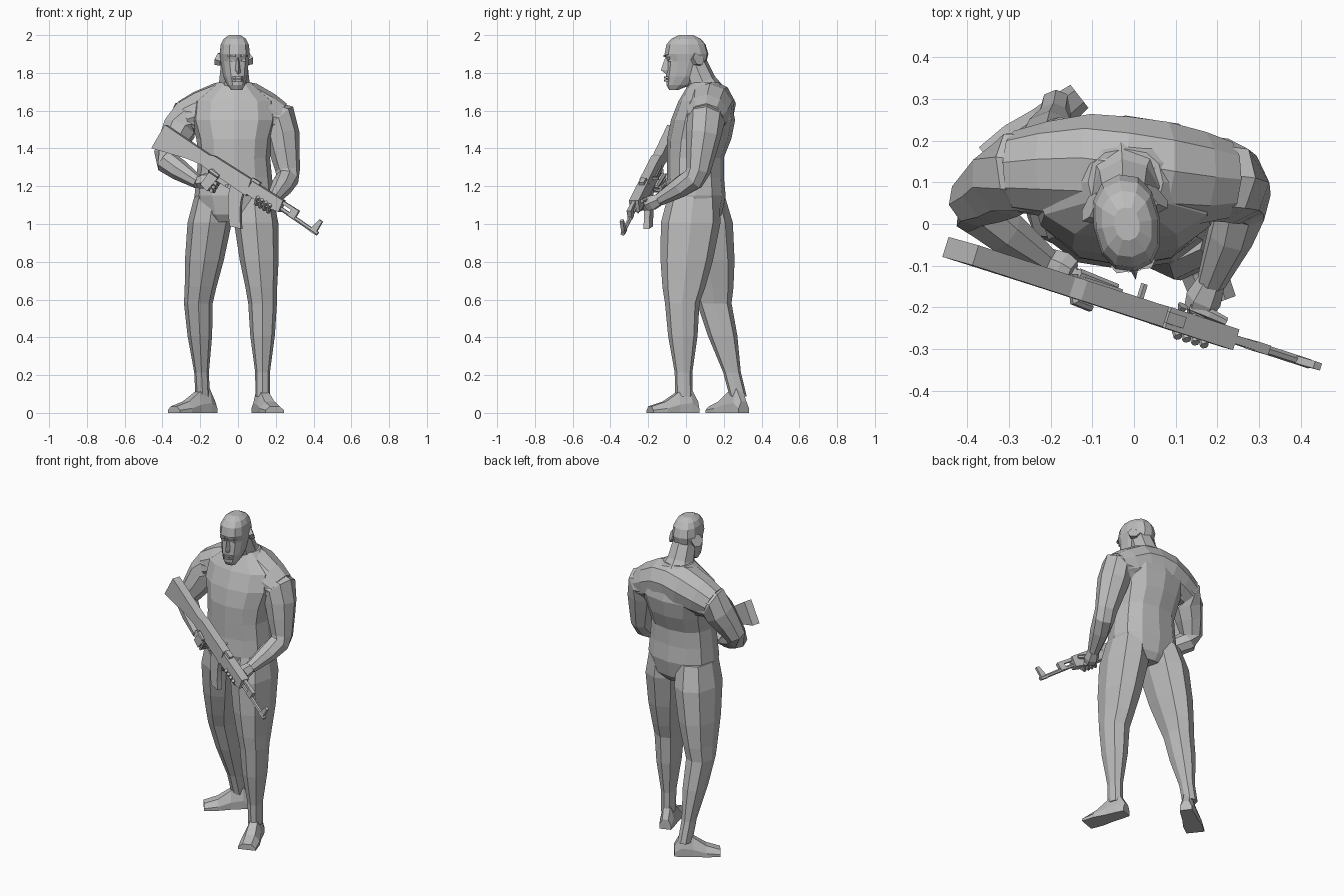
import bpy, bmesh, math
from mathutils import Vector, Matrix

cube = bpy.data.objects.get("Cube")
if cube:
    bpy.data.objects.remove(cube, do_unlink=True)

shade = (0.5, 0.5, 0.5, 1)
grey = bpy.data.materials.new("plain grey")
grey.use_nodes = True
grey.diffuse_color = shade
grey.node_tree.nodes["Principled BSDF"].inputs["Base Color"].default_value = shade


def skin(name, rings, matrix=Matrix()):
    """Join equal rings of points with quads, cap both ends, keep faces flat."""
    bm = bmesh.new()
    loops = [[bm.verts.new(matrix @ Vector(point)) for point in ring] for ring in rings]
    count = len(loops[0])
    for low, high in zip(loops, loops[1:]):
        for i in range(count):
            j = (i + 1) % count
            bm.faces.new((low[i], low[j], high[j], high[i]))
    bm.faces.new(loops[0])
    bm.faces.new(loops[-1])
    bmesh.ops.recalc_face_normals(bm, faces=bm.faces)
    mesh = bpy.data.meshes.new(name)
    bm.to_mesh(mesh)
    bm.free()
    mesh.materials.append(grey)
    bpy.context.collection.objects.link(bpy.data.objects.new(name, mesh))


def level_ring(centre, width, depth, sides):
    """Horizontal, slightly squared oval."""
    def soft(value):
        return math.copysign(abs(value) ** 0.85, value)
    ring = []
    for i in range(sides):
        angle = math.tau * i / sides
        ring.append(Vector(centre) + Vector((width * soft(math.sin(angle)), depth * soft(math.cos(angle)), 0)))
    return ring


def limb(name, path, sides=8, matrix=Matrix()):
    """Tube along points, each paired with its own radius."""
    centres = [Vector(point) for point, radius in path]
    rings = []
    for i, (point, radius) in enumerate(path):
        along = centres[min(i + 1, len(path) - 1)] - centres[max(i - 1, 0)]
        across = along.cross(Vector((0.3, 1, 0.2))).normalized()
        other = along.cross(across).normalized()
        angles = [math.tau * (k + 0.5) / sides for k in range(sides)]
        rings.append([centres[i] + radius * 1.04 * (across * math.cos(a) + other * math.sin(a)) for a in angles])
    skin(name, rings, matrix)


# Torso: even levels from the crotch to the neck, the chest leaning back
widths = (0.14, 0.18, 0.21, 0.2, 0.19, 0.2, 0.23, 0.22, 0.09)
depths = (0.11, 0.14, 0.16, 0.15, 0.15, 0.17, 0.17, 0.14, 0.08)
torso = []
for step, (width, depth) in enumerate(zip(widths, depths)):
    z = max(0.95 + step / 10, 1.01)
    lean = min(max(z - 1.1, 0.25) / 5, 0.1)
    torso.append(level_ring((-0.02, lean, z), width, depth, 12))
skin("torso", torso)
limb("neck", [((-0.02, 0.11, 1.66), 0.12), ((-0.02, 0.08, 1.75), 0.078), ((-0.02, 0.04, 1.85), 0.068)])
# Upper back and shoulder muscles sloping down from the neck
right_shoulder, left_shoulder = Vector((-0.28, 0.125, 1.56)), Vector((0.22, 0.105, 1.55))
limb("shoulders", [
    (right_shoulder, 0.095), ((-0.2, 0.13, 1.59), 0.112), ((-0.1, 0.135, 1.62), 0.125), ((-0.02, 0.13, 1.63), 0.125),
    ((0.06, 0.12, 1.62), 0.125), ((0.15, 0.11, 1.58), 0.112), (left_shoulder, 0.092)], 10)


def leg(side, hip, knee, ankle, yaw):
    """Thigh and calf along two bones, then the foot."""
    hip, knee, ankle = Vector(hip), Vector(knee), Vector(ankle)
    rings = []
    for start, end, share, radius in [
            (hip, knee, 0, 0.1), (hip, knee, 0.25, 0.117), (hip, knee, 0.6, 0.103),
            (hip, knee, 0.85, 0.084), (knee, ankle, 0, 0.076), (knee, ankle, 0.4, 0.065),
            (knee, ankle, 0.85, 0.039), (knee, ankle, 1.15, 0.038)]:
        stretch = 1.35 if start is hip else 1.2
        rings.append(level_ring(start.lerp(end, share), radius, radius * stretch, 8))
    skin(side + "_leg", rings)
    # Foot sections run from heel to toe
    forward = Vector((math.sin(yaw), -math.cos(yaw), 0))
    sideways = forward.cross(Vector((0, 0, 1)))
    profile = [(-1, 0), (-1, 0.4), (-0.5, 1), (0.5, 1), (1, 0.4), (1, 0)]
    sections = []
    for reach, half, height in [(-0.075, 0.035, 0.06), (-0.035, 0.04, 0.13), (0.035, 0.044, 0.11),
                                (0.11, 0.055, 0.06), (0.19, 0.052, 0.035)]:
        middle = Vector((ankle.x, ankle.y, 0)) + forward * reach
        sections.append([middle + sideways * half * a + Vector((0, 0, height * b)) for a, b in profile])
    skin(side + "_foot", sections)


leg("right", (-0.13, 0.07, 1.15), (-0.21, 0.15, 0.58), (-0.19, 0.26, 0.15), math.radians(-52))
leg("left", (0.085, 0.04, 1.15), (0.13, -0.02, 0.58), (0.13, -0.012, 0.15), math.radians(20))

# Rifle space: u runs to the muzzle, w downwards, s towards the body
along = Vector((0.68, -0.22, -0.43)).normalized()
body_side = along.cross(Vector((-0.5, 0.14, -0.85))).normalized()
down = body_side.cross(along)
butt = Vector((-0.38, -0.075, 1.525))


def gun(u, w, s=0.0):
    return butt + along * u + down * w + body_side * s


def plate(name, outline, half, shift=0.0):
    """Side outline of a rifle part given thickness."""
    skin(name, [[gun(u, w, shift + s) for u, w in outline] for s in (-half, half)])


def bar(name, back, front, top, bottom, half, shift=0.0):
    plate(name, [(back, top), (front, top), (front, bottom), (back, bottom)], half, shift)


plate("rifle_stock", [(0, 0), (0.3, 0.01), (0.3, 0.075), (0.2, 0.09), (0, 0.145)], 0.025)
plate("rifle_receiver", [(0.29, 0.01), (0.32, 0), (0.56, 0), (0.58, 0.09), (0.29, 0.08)], 0.025)
plate("rifle_handguard", [(0.57, 0.005), (0.77, 0.005), (0.78, 0.07), (0.7, 0.085), (0.57, 0.08)], 0.026)
plate("rifle_grip", [(0.34, 0.07), (0.4, 0.07), (0.38, 0.18), (0.33, 0.17)], 0.017)
bar("trigger_guard", 0.39, 0.48, 0.08, 0.11, 0.005)
bar("gas_tube", 0.77, 0.86, 0.008, 0.026, 0.01)
bar("gas_block", 0.83, 0.87, 0.008, 0.06, 0.012)
bar("rear_sight", 0.56, 0.61, -0.01, 0.01, 0.014)
bar("bolt_handle", 0.49, 0.5, 0.025, 0.04, 0.02, 0.04)
bar("selector_lever", 0.34, 0.45, 0.045, 0.055, 0.004, 0.028)
plate("front_sight", [(0.99, -0.01), (1.01, -0.01), (1.01, 0.07), (0.97, 0.07)], 0.009)
limb("rifle_barrel", [(gun(0.74, 0.05), 0.011), (gun(1.02, 0.06), 0.011)], 6)

# Magazine: a band that sweeps forward as it drops
bend = [(step / 4, 0.08 + step / 4 * 0.185) for step in range(5)]
rear_edge = [(0.475 + 0.11 * t ** 1.5, w + 0.01 * t) for t, w in bend]
front_edge = [(0.555 + 0.09 * t ** 1.5, w - 0.01 * t) for t, w in bend]
plate("rifle_magazine", rear_edge + front_edge[::-1], 0.016)


def arm(side, shoulder, elbow, wrist, grip):
    """Upper arm and forearm, then a palm reaching the rifle."""
    elbow, wrist = Vector(elbow), Vector(wrist)
    chest = Vector((-0.02, 0.12, 1.58))
    limb(side + "_arm", [
        (chest.lerp(shoulder, 0.7), 0.1), (shoulder, 0.097), (shoulder.lerp(elbow, 0.25), 0.09),
        (shoulder.lerp(elbow, 0.55), 0.078), (shoulder.lerp(elbow, 0.9), 0.062), (elbow.lerp(wrist, 0.1), 0.06),
        (elbow.lerp(wrist, 0.45), 0.055), (wrist, 0.034)])
    limb(side + "_palm", [(wrist, 0.033), (wrist.lerp(grip, 0.6), 0.042), (grip, 0.035)], 6)


arm("right", right_shoulder, (-0.395, 0.045, 1.34), (-0.21, -0.09, 1.22), gun(0.35, 0.13, 0.03))
arm("left", left_shoulder, (0.268, 0.06, 1.25), (0.185, -0.14, 1.13), gun(0.69, 0.08, 0.04))


def finger(name, points):
    limb(name, list(zip(points, (0.014, 0.013, 0.01))), 6)


# Right fingers wrap the grip, left fingers cup the handguard
for i in range(4):
    w = 0.1 + 0.022 * i
    u = 0.645 + 0.026 * i
    reach = 0.4 if i else 0.46
    finger("right_finger", [gun(0.35, w, 0.035), gun(reach, w, 0.03), gun(reach, w, -0.02)])
    finger("left_finger", [gun(u, 0.08, 0.04), gun(u, 0.1), gun(u, 0.06, -0.036)])
finger("right_thumb", [gun(0.33, 0.09, 0.03), gun(0.35, 0.075, -0.03), gun(0.4, 0.08, -0.033)])
finger("left_thumb", [gun(0.66, 0.07, 0.045), gun(0.7, 0.04, 0.04), gun(0.74, 0.025, 0.034)])

# Head, turned a little to its left: height, half width, front, back
turn = Matrix.Translation((-0.017, 0, 0)) @ Matrix.Rotation(math.radians(9), 4, "Z")
skull = []
for z, half, front, back in [
        (1.71, 0.03, -0.09, -0.04), (1.735, 0.047, -0.105, 0.02), (1.78, 0.063, -0.107, 0.08),
        (1.86, 0.075, -0.1, 0.11), (1.9, 0.08, -0.115, 0.12), (1.95, 0.075, -0.105, 0.105),
        (1.98, 0.06, -0.08, 0.08), (2, 0.03, -0.04, 0.04)]:
    skull.append(level_ring((0, (front + back) / 2, z), half, (back - front) / 2, 12))
skin("head", skull, turn)


def face_strip(name, x, y, z, half, height):
    """Small wedge that pokes out of the face, pointed at its ends."""
    outline = [(-half, 0.02), (-half / 2, 0), (half / 2, 0), (half, 0.02)]
    skin(name, [[(x + a, y + b, z + h) for a, b in outline] for h in (-height, height)], turn)


skin("nose", [[(side * half, y, z) for side, y in ((-1, -0.09), (0, tip), (1, -0.09))]
              for z, half, tip in ((1.885, 0.008, -0.11), (1.815, 0.018, -0.135), (1.795, 0.018, -0.11))], turn)
for z in (1.76, 1.775):
    face_strip("lip", 0, -0.115, z, 0.03, 0.005)
for name, m in (("right", -1), ("left", 1)):
    face_strip(name + "_brow", m * 0.03, -0.113, 1.89, 0.025, 0.006)
    face_strip(name + "_eye", m * 0.032, -0.1, 1.866, 0.018, 0.006)
    limb(name + "_ear", [((m * 0.06, 0.04, 1.865), 0.03), ((m * 0.083, 0.055, 1.875), 0.037)], 6, turn)
